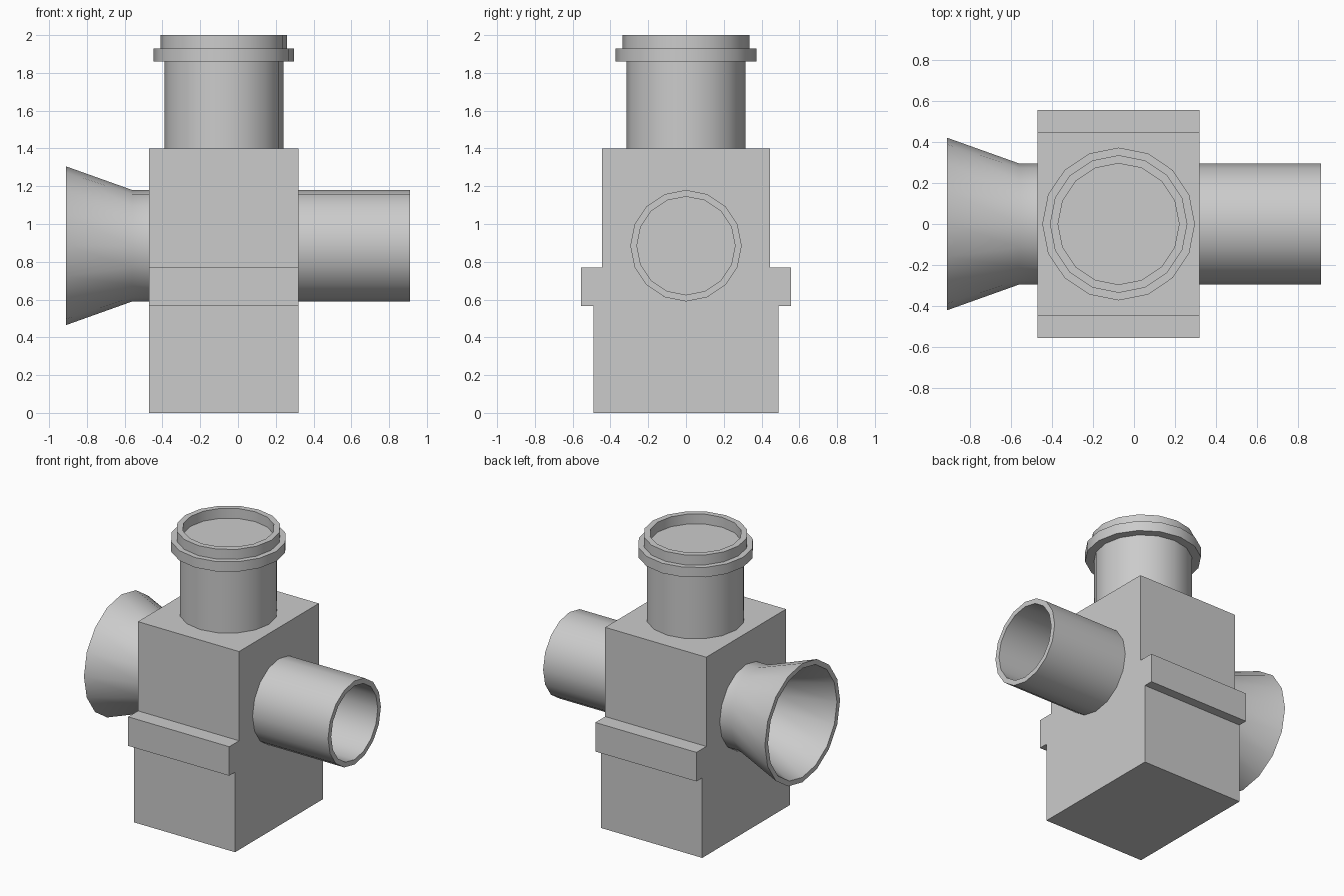
import bpy, bmesh, math
from mathutils import Matrix, Vector

old = bpy.data.objects.get("Cube")
if old:
    bpy.data.objects.remove(old, do_unlink=True)

grey = bpy.data.materials.new("plain grey")
grey.use_nodes = True
colour = (0.6, 0.6, 0.6, 1)
grey.diffuse_color = colour
grey.node_tree.nodes["Principled BSDF"].inputs["Base Color"].default_value = colour

BODY_LEFT, BODY_RIGHT = 0.32, -0.47
CENTRE_X = (BODY_LEFT + BODY_RIGHT) / 2
PIPE_Z = 0.885
SIDES = 16


def finish(name, bm, smooth):
    bmesh.ops.remove_doubles(bm, verts=bm.verts, dist=1e-5)
    bmesh.ops.recalc_face_normals(bm, faces=bm.faces)
    mesh = bpy.data.meshes.new(name)
    bm.to_mesh(mesh)
    bm.free()
    mesh.materials.append(grey)
    obj = bpy.data.objects.new(name, mesh)
    bpy.context.collection.objects.link(obj)
    if smooth:
        bpy.ops.object.select_all(action='DESELECT')
        obj.select_set(True)
        bpy.context.view_layer.objects.active = obj
        bpy.ops.object.shade_smooth_by_angle(angle=math.radians(30))
    return obj


def lathe(name, profile, place):
    """Revolve a closed (radius, height) profile about local z, then place it."""
    bm = bmesh.new()
    rings = []
    for i in range(SIDES):
        a = math.tau * i / SIDES
        rings.append([bm.verts.new((r * math.cos(a), r * math.sin(a), h))
                      for r, h in profile])
    n = len(profile)
    for i in range(SIDES):
        a, b = rings[i], rings[(i + 1) % SIDES]
        for j in range(n):
            k = (j + 1) % n
            if profile[j][0] == 0 and profile[k][0] == 0:
                continue
            bm.faces.new((a[j], b[j], b[k], a[k]))
    # Collapse the axis points, then merge each flat cap into one face
    bmesh.ops.remove_doubles(bm, verts=bm.verts, dist=1e-5)
    hubs = [v for v in bm.verts if v.co.xy.length < 1e-4]
    bmesh.ops.dissolve_verts(bm, verts=hubs)
    bm.transform(place)
    return finish(name, bm, True)


# Body: stepped side outline extruded across x
half = [(0.49, 0), (0.49, 0.565), (0.555, 0.565), (0.555, 0.77),
        (0.445, 0.77), (0.445, 1.4)]
outline = half + [(-y, z) for y, z in reversed(half)]
bm = bmesh.new()
side = bm.faces.new([bm.verts.new((BODY_RIGHT, y, z)) for y, z in outline])
new = bmesh.ops.extrude_face_region(bm, geom=[side], use_keep_orig=True)["geom"]
bmesh.ops.translate(bm, vec=Vector((BODY_LEFT - BODY_RIGHT, 0, 0)),
                    verts=[g for g in new if isinstance(g, bmesh.types.BMVert)])
finish("stepped_body", bm, False)

# Neck with collar and raised rim around a shallow recess
lathe("neck_with_collar",
      [(0, 1.38), (0.315, 1.38), (0.315, 1.86), (0.372, 1.86), (0.372, 1.93),
       (0.335, 1.93), (0.335, 2.0), (0.295, 2.0), (0.295, 1.93), (0, 1.93)],
      Matrix.Translation((CENTRE_X, 0, 0)))

# Side pipes, each revolved about the x axis
for name, sign, profile in (
        ("straight_pipe", 1,
         [(0.295, 0.3), (0.295, 0.91), (0.26, 0.91), (0.26, 0.3)]),
        ("flared_pipe", -1,
         [(0.295, 0.45), (0.295, 0.56), (0.42, 0.91),
          (0.385, 0.91), (0.26, 0.56), (0.26, 0.45)])):
    lathe(name, profile, Matrix.Translation((0, 0, PIPE_Z))
          @ Matrix.Rotation(sign * math.pi / 2, 4, 'Y'))
